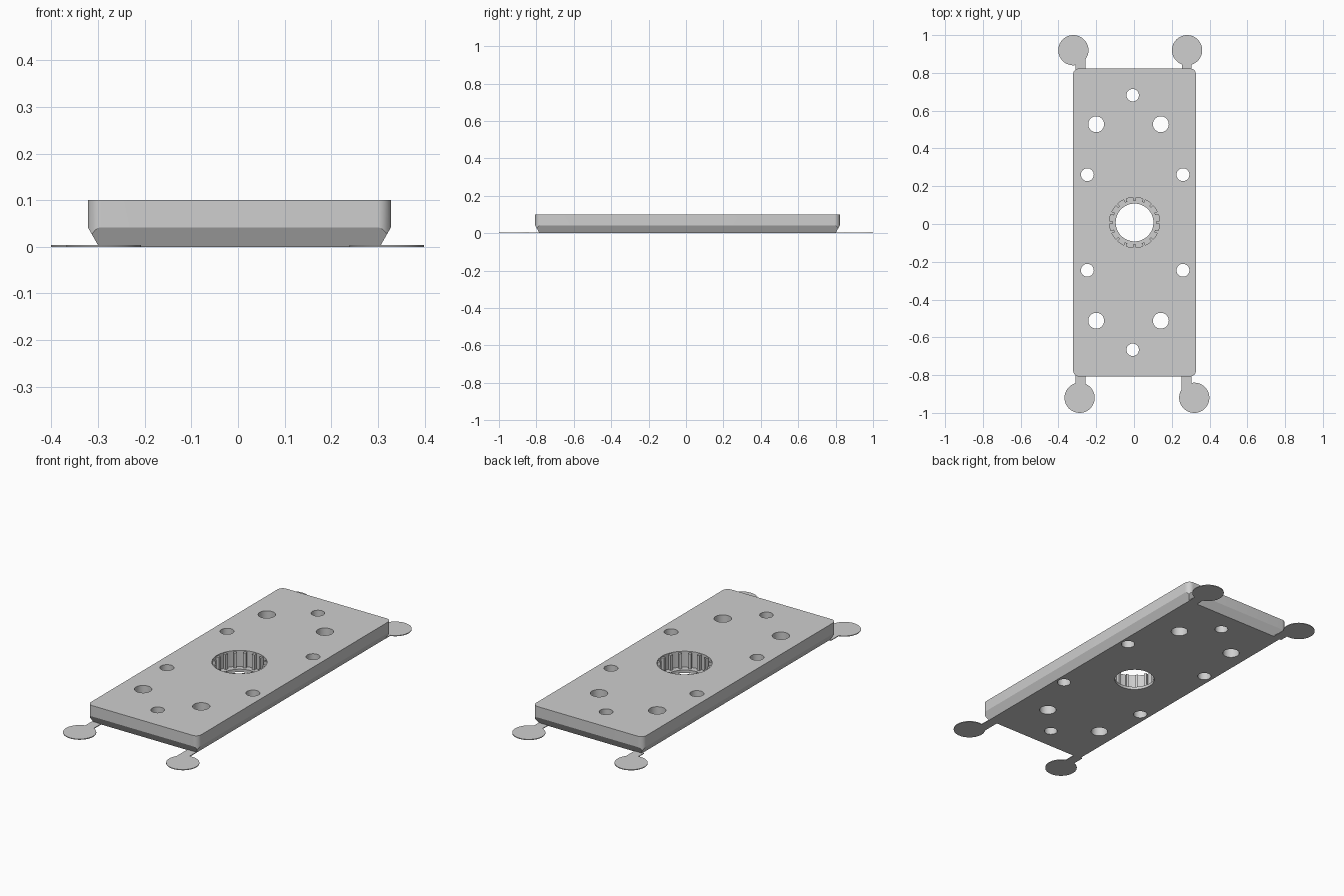
import bpy, bmesh, math
from mathutils import Matrix, Vector

if "Cube" in bpy.data.objects:
    bpy.data.objects.remove(bpy.data.objects["Cube"], do_unlink=True)

CX, CY = 0.003, 0.008          # centre of the plate
HX, HY, TOP = 0.325, 0.815, 0.1
CORNER, INSET, BEVEL = 0.03, 0.024, 0.042

grey = bpy.data.materials.new("light grey")
grey.use_nodes = True
grey.diffuse_color = (0.62, 0.62, 0.62, 1)
grey.node_tree.nodes["Principled BSDF"].inputs["Base Color"].default_value = grey.diffuse_color


def finish(bm, name):
    bmesh.ops.recalc_face_normals(bm, faces=bm.faces[:])
    mesh = bpy.data.meshes.new(name)
    bm.to_mesh(mesh)
    bm.free()
    mesh.materials.append(grey)
    ob = bpy.data.objects.new(name, mesh)
    bpy.context.collection.objects.link(ob)
    return ob


def activate(ob):
    bpy.ops.object.select_all(action="DESELECT")
    ob.select_set(True)
    bpy.context.view_layer.objects.active = ob


def arc(x, y, r, a0, a1, n):
    return [(x + r * math.cos(a0 + (a1 - a0) * i / n),
             y + r * math.sin(a0 + (a1 - a0) * i / n)) for i in range(n + 1)]


def prism(outline, z0, z1):
    bm = bmesh.new()
    face = bm.faces.new([bm.verts.new((x, y, z0)) for x, y in outline])
    ext = bmesh.ops.extrude_face_region(bm, geom=[face])
    verts = [g for g in ext["geom"] if isinstance(g, bmesh.types.BMVert)]
    bmesh.ops.translate(bm, verts=verts, vec=(0, 0, z1 - z0))
    return bm


def cylinder(bm, x, y, r, z0, z1):
    bmesh.ops.create_cone(bm, cap_ends=True, segments=48, radius1=r, radius2=r,
                          depth=z1 - z0,
                          matrix=Matrix.Translation((x, y, (z0 + z1) / 2)))


def cut(ob, bm, name):
    cutter = finish(bm, name)
    cutter.hide_render = True
    mod = ob.modifiers.new("cut", "BOOLEAN")
    mod.operation, mod.solver, mod.object = "DIFFERENCE", "EXACT", cutter
    activate(ob)
    bpy.ops.object.modifier_apply(modifier=mod.name)
    bpy.data.objects.remove(cutter, do_unlink=True)


# Plate: rounded slab, lower edges sliced off at a slant
outline = []
for k, (sx, sy) in enumerate([(1, 1), (-1, 1), (-1, -1), (1, -1)]):
    outline += arc(CX + sx * (HX - CORNER), CY + sy * (HY - CORNER), CORNER,
                   k * math.pi / 2, (k + 1) * math.pi / 2, 10)
bm = prism(outline, 0, TOP)
for dx, dy in [(1, 0), (-1, 0), (0, 1), (0, -1)]:
    point = Vector((CX + dx * HX, CY + dy * HY, BEVEL))
    normal = Vector((dx * BEVEL, dy * BEVEL, -INSET)).normalized()
    res = bmesh.ops.bisect_plane(bm, geom=bm.verts[:] + bm.edges[:] + bm.faces[:],
                                 plane_co=point, plane_no=normal, clear_outer=True)
    edges = [g for g in res["geom_cut"] if isinstance(g, bmesh.types.BMEdge)]
    bmesh.ops.contextual_create(bm, geom=edges)
plate = finish(bm, "plate")

# Screw holes, mirrored front to back, and the central through hole
bm = bmesh.new()
for x, y, r in [(-0.2, 0.52, 0.042), (0.142, 0.52, 0.042), (-0.247, 0.253, 0.034),
                (0.259, 0.253, 0.034), (-0.007, 0.674, 0.033)]:
    for side in (1, -1):
        cylinder(bm, x, CY + side * y, r, -0.1, 0.2)
cylinder(bm, CX, CY, 0.1, -0.1, 0.2)
cut(plate, bm, "hole_cutter")

# Wide round pocket above the central hole
bm = bmesh.new()
cylinder(bm, CX, CY, 0.133, 0.015, 0.2)
cut(plate, bm, "pocket_cutter")
activate(plate)
bpy.ops.object.shade_smooth_by_angle(angle=math.radians(25))

# Gripping ribs around the pocket wall
bm = bmesh.new()
RIBS = 16
for i in range(RIBS):
    turn = Matrix.Rotation(math.tau * i / RIBS, 4, "Z")
    place = Matrix.Translation((CX, CY, 0.055)) @ turn @ Matrix.Translation((0.125, 0, 0))
    bmesh.ops.create_cube(bm, size=1, matrix=place @ Matrix.Diagonal((0.018, 0.014, 0.08, 1)))
finish(bm, "pocket_ribs")

# Thin round corner tabs, each with a straight neck to the plate
R, NECK = 0.08, 0.026
for name, x, side, neck_x in [("back_right_tab", -0.321, 1, -0.283),
                              ("back_left_tab", 0.281, 1, 0.279),
                              ("front_right_tab", -0.288, -1, -0.283),
                              ("front_left_tab", 0.319, -1, 0.278)]:
    y = side * 0.92
    a0 = math.acos((neck_x + NECK - x) / R)
    a1 = math.acos((neck_x - NECK - x) / R) if abs(neck_x - NECK - x) < R else math.pi
    inner = CY + side * (HY - INSET - 0.005)
    pts = [(px, y + side * (py - y)) for px, py in arc(x, y, R, -a0, math.tau - a1, 48)]
    pts += [(neck_x - NECK, inner), (neck_x + NECK, inner)]
    tab = finish(prism(pts, 0, 0.004), name)
    activate(tab)
    bpy.ops.object.shade_smooth_by_angle(angle=math.radians(25))
